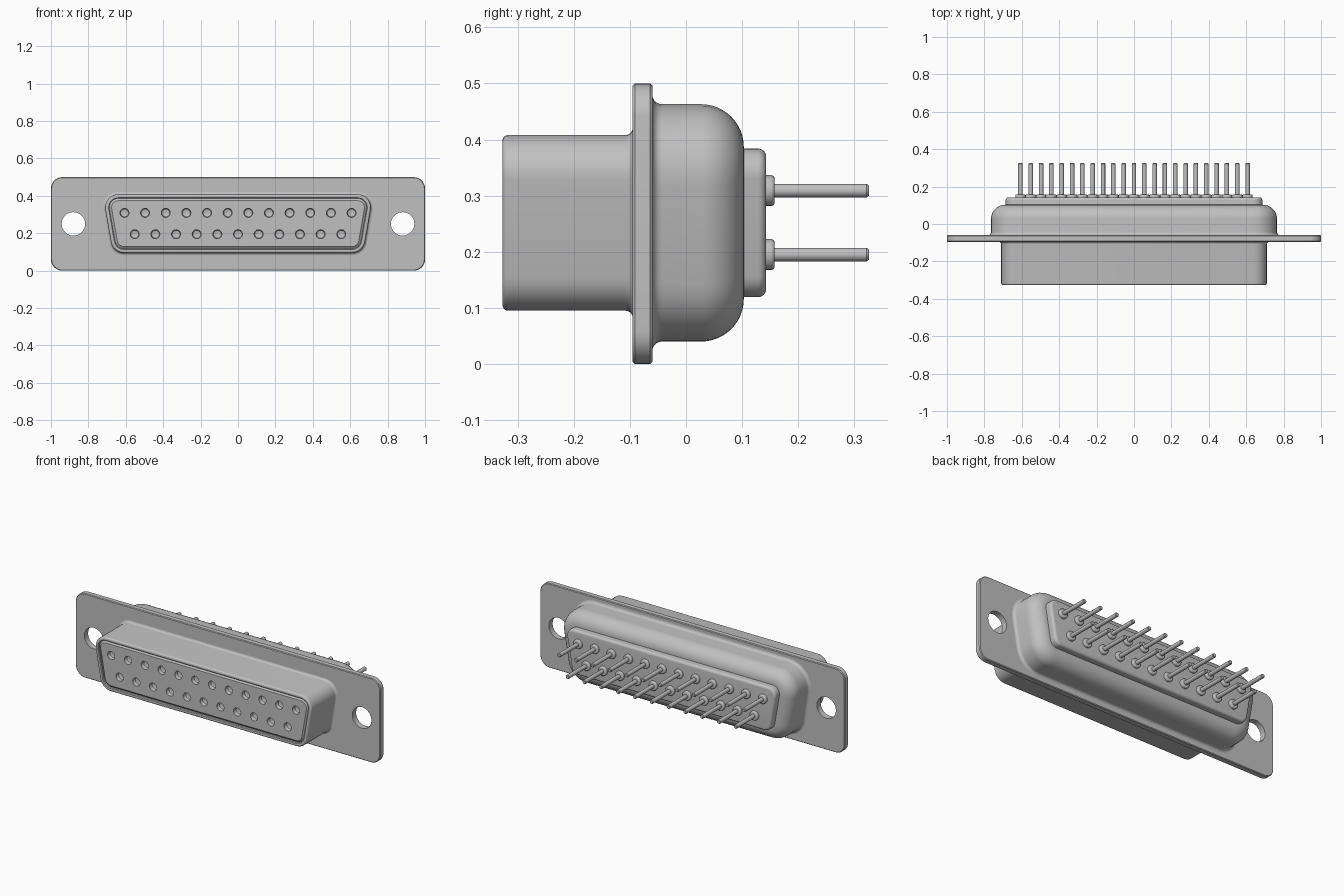
import bpy
import bmesh
from math import atan2, cos, pi, sin

cube = bpy.data.objects.get("Cube")
if cube:
    bpy.data.objects.remove(cube, do_unlink=True)

# One plain metal grey for everything
grey = bpy.data.materials.new("metal grey")
grey.use_nodes = True
COLOUR = (0.53, 0.53, 0.53, 1)
grey.diffuse_color = COLOUR
grey.node_tree.nodes["Principled BSDF"].inputs["Base Color"].default_value = COLOUR


def outline(centres, r, segs=8):
    """Rounded convex outline in xz: an arc of radius r about each centre."""
    n = len(centres)
    if n == 1:
        x, z = centres[0]
        return [(x + r * cos(2 * pi * i / 20), z + r * sin(2 * pi * i / 20)) for i in range(20)]
    points = []
    for i, (x, z) in enumerate(centres):
        px, pz = centres[i - 1]
        nx, nz = centres[(i + 1) % n]
        start = atan2(z - pz, x - px) - pi / 2
        end = atan2(nz - z, nx - x) - pi / 2
        sweep = (end - start) % (2 * pi)
        for k in range(segs + 1):
            a = start + sweep * k / segs
            points.append((x + r * cos(a), z + r * sin(a)))
    return points


def loft(bm, centres, profile):
    """Closed solid along y; profile lists (y, radius)."""
    rings = [[bm.verts.new((x, y, z)) for x, z in outline(centres, r)] for y, r in profile]
    for a, b in zip(rings, rings[1:]):
        for i in range(len(a)):
            j = (i + 1) % len(a)
            bm.faces.new((a[i], a[j], b[j], b[i]))
    bm.faces.new(rings[0])
    bm.faces.new(rings[-1])


def arc(y, r, radius, start, end, steps=8):
    """Arc points (y, radius) for fillets in a profile, in quarter turns."""
    angles = [(start + (end - start) * i / steps) * pi / 2 for i in range(steps + 1)]
    return [(y + radius * cos(a), r + radius * sin(a)) for a in angles]


def build(name, shapes):
    bm = bmesh.new()
    for centres, profile in shapes:
        loft(bm, centres, profile)
    bmesh.ops.recalc_face_normals(bm, faces=bm.faces)
    mesh = bpy.data.meshes.new(name)
    bm.to_mesh(mesh)
    bm.free()
    mesh.materials.append(grey)
    obj = bpy.data.objects.new(name, mesh)
    bpy.context.collection.objects.link(obj)
    return obj


def activate(obj):
    bpy.ops.object.select_all(action="DESELECT")
    obj.select_set(True)
    bpy.context.view_layer.objects.active = obj


def smooth(obj):
    activate(obj)
    bpy.ops.object.shade_smooth_by_angle(angle=0.6)


def cut(obj, shapes):
    cutter = build("hole_cutter", shapes)
    cutter.hide_render = True
    mod = obj.modifiers.new("holes", "BOOLEAN")
    mod.operation = "DIFFERENCE"
    mod.solver = "EXACT"
    mod.object = cutter
    activate(obj)
    bpy.ops.object.modifier_apply(modifier=mod.name)
    bpy.data.objects.remove(cutter, do_unlink=True)


# Shared layout: D-shaped core, contact grid
R = 0.07
D_CORE = [(-0.61, 0.165), (0.61, 0.165), (0.64, 0.338), (-0.64, 0.338)]
PITCH = 0.1104
CONTACTS = [((i - (n - 1) / 2) * PITCH, z)
            for n, z in ((12, 0.309), (11, 0.195)) for i in range(n)]

# Mounting flange with two screw holes
Y0, Y1, E = -0.095, -0.06, 0.004
flange = build("mounting_flange", [(
    [(-0.94, 0.06), (0.94, 0.06), (0.94, 0.44), (-0.94, 0.44)],
    [(Y0, 0.06 - E), (Y0 + E, 0.06), (Y1 - E, 0.06), (Y1, 0.06 - E)])])
cut(flange, [([(x, 0.25)], [(-0.2, 0.063), (0.1, 0.063)]) for x in (-0.88, 0.88)])
smooth(flange)

# Front shell: hollow rim, rounded lip, small fillet where it meets the flange
front_profile = [(-0.2, R - 0.022), (-0.322, R - 0.022)]
front_profile += [(-0.326, R - 0.018)]
front_profile += arc(-0.317, R - 0.01, 0.01, 2, 1, 5)
front_profile += arc(Y0 - 0.013, R + 0.013, 0.013, -1, 0, 5)
front_profile += [(-0.08, R + 0.013)]
smooth(build("front_shell", [(D_CORE, front_profile)]))

# Socket insert with chamfered edge and contact holes
insert = build("socket_insert", [(D_CORE, [
    (-0.323, R - 0.034), (-0.316, R - 0.027), (-0.312, R - 0.021), (-0.19, R - 0.021)])])
cut(insert, [([c], [(-0.35, 0.024), (-0.309, 0.024), (-0.302, 0.021), (-0.299, 0.014)])
             for c in CONTACTS])
smooth(insert)

# Rear shell: fillet at the flange, large rounded back edge
RB = R + 0.055
rear_profile = [(-0.08, RB + 0.017)]
rear_profile += arc(Y1 + 0.017, RB + 0.017, 0.017, 2, 3, 6)
rear_profile += arc(0.027, RB - 0.076, 0.076, 1, 0, 12)
smooth(build("rear_shell", [(D_CORE, rear_profile)]))

# Rear insulator block
RI = R - 0.024
smooth(build("rear_insulator", [(D_CORE, [(0.09, RI)] + arc(0.128, RI - 0.015, 0.015, 1, 0, 6))]))

# Contact collars and pins
smooth(build("pin_collars", [
    ([c], [(0.135, 0.0275)] + arc(0.152, 0.0215, 0.006, 1, 0, 3)) for c in CONTACTS]))
smooth(build("contact_pins", [
    ([c], [(0.15, 0.012), (0.322, 0.012), (0.326, 0.009)]) for c in CONTACTS]))
